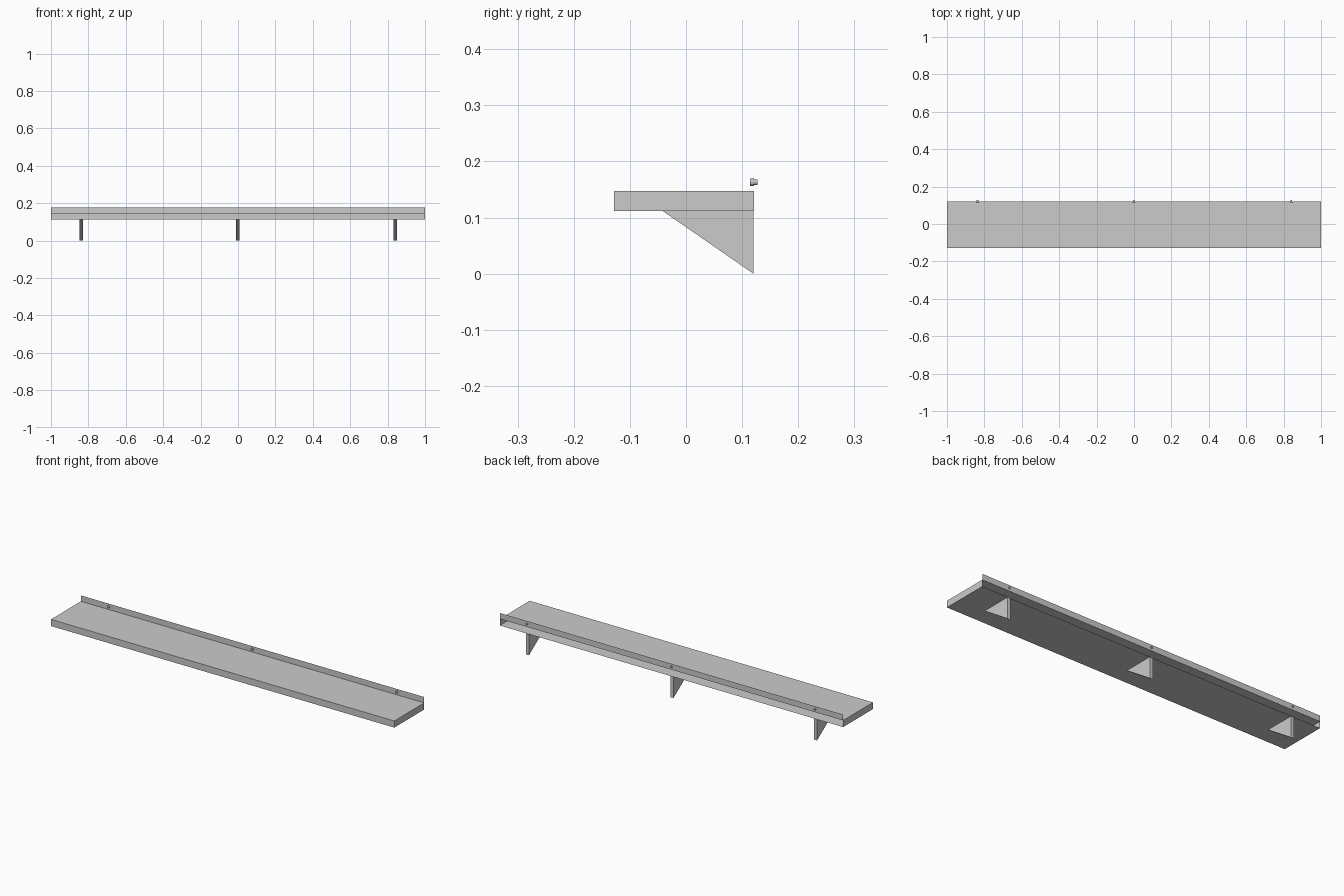
import bpy, bmesh
from math import radians
from mathutils import Matrix

if "Cube" in bpy.data.objects:
    bpy.data.objects.remove(bpy.data.objects["Cube"])

BACK = 0.121


def finish(name, bm):
    mesh = bpy.data.meshes.new(name)
    bm.to_mesh(mesh)
    bm.free()
    obj = bpy.data.objects.new(name, mesh)
    bpy.context.collection.objects.link(obj)
    return obj


# Folded sheet shelf: open at the back, with an upright mounting flange
profile = [(BACK, 0.112), (-0.128, 0.112), (-0.128, 0.147),
           (BACK, 0.147), (BACK, 0.178)]
bm = bmesh.new()
left, right = [[bm.verts.new((x, y, z)) for y, z in profile] for x in (-1, 1)]
for i in range(len(profile) - 1):
    bm.faces.new((left[i], left[i + 1], right[i + 1], right[i]))
bm.faces.new(left[3::-1])
bm.faces.new(right[:4])
finish("shelf", bm)


# Triangular support bracket under the shelf
def bracket(x, w=0.018):
    tri = [(-0.042, 0.112), (BACK - 0.001, 0.0), (BACK - 0.001, 0.112)]
    bm = bmesh.new()
    face = bm.faces.new([bm.verts.new((x - w / 2, y, z)) for y, z in tri])
    new = bmesh.ops.extrude_face_region(bm, geom=[face])["geom"]
    verts = [v for v in new if isinstance(v, bmesh.types.BMVert)]
    bmesh.ops.translate(bm, verts=verts, vec=(w, 0, 0))
    bmesh.ops.recalc_face_normals(bm, faces=bm.faces)
    finish("bracket", bm)


# Screw through the flange: wide head in front, narrower end behind
def screw(x):
    bm = bmesh.new()
    for y0, y1, r in ((0.114, BACK, 0.007), (BACK, 0.127, 0.005)):
        m = Matrix.Translation((x, (y0 + y1) / 2, 0.163)) @ Matrix.Rotation(radians(90), 4, 'X')
        bmesh.ops.create_cone(bm, cap_ends=True, segments=12, radius1=r,
                              radius2=r, depth=y1 - y0, matrix=m)
    finish("screw", bm)


for x in (-0.838, -0.002, 0.84):
    bracket(x)
    screw(x + 0.001)
